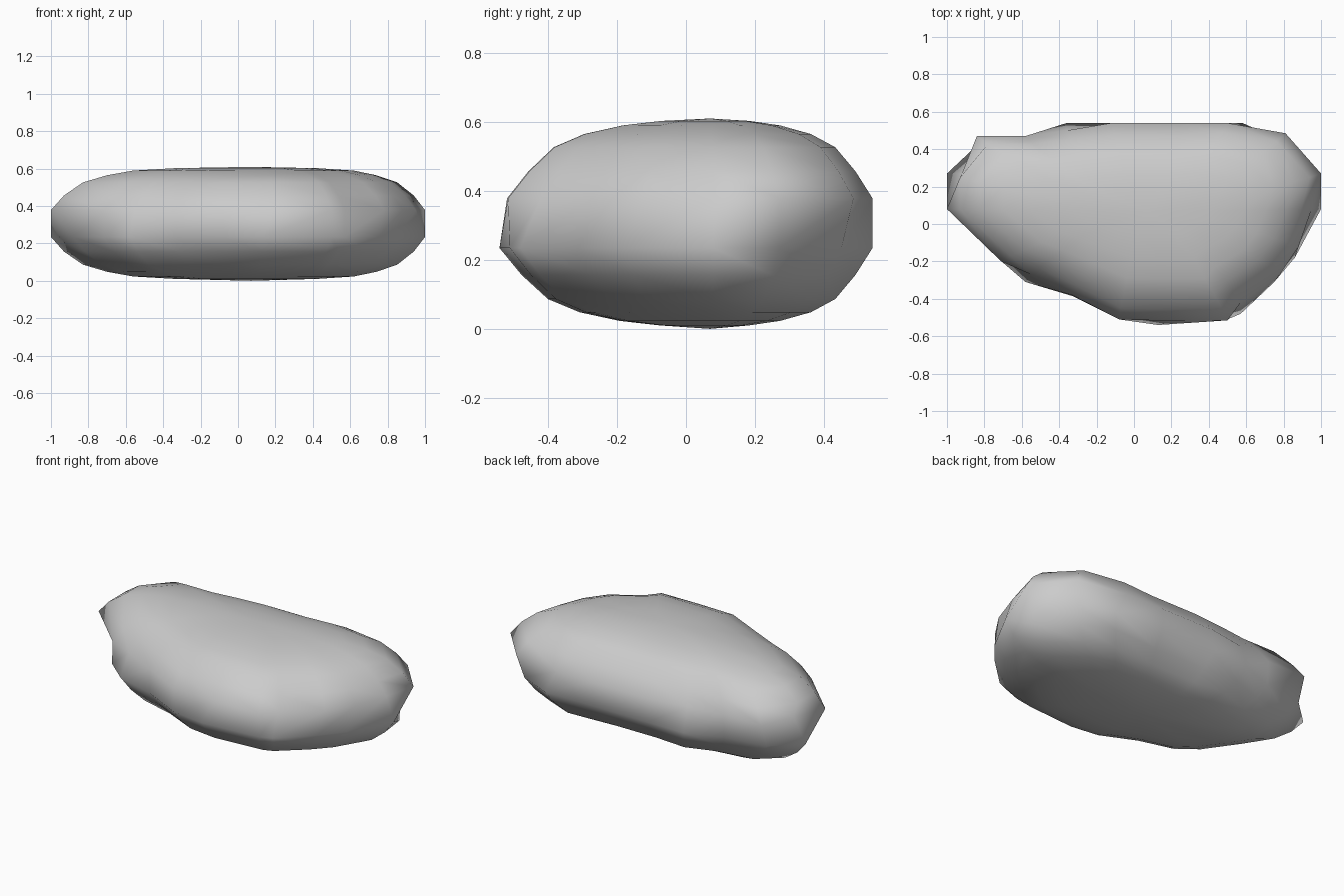
import bpy, bmesh

if "Cube" in bpy.data.objects:
    bpy.data.objects.remove(bpy.data.objects["Cube"])

# Widest outlines of the stone, just above and just below its middle
upper = [(-0.84, 0.47), (-0.58, 0.47), (-0.36, 0.50), (-0.12, 0.54), (0.25, 0.54),
         (0.5, 0.54), (0.81, 0.485), (1, 0.27), (0.95, 0.08), (0.88, -0.12),
         (0.78, -0.27), (0.57, -0.42), (0.5, -0.515), (0.2, -0.518), (-0.08, -0.51),
         (-0.33, -0.38), (-0.55, -0.27), (-0.71, -0.2), (-1, 0.08), (-0.92, 0.27)]
lower = [(-0.84, 0.42), (-0.58, 0.46), (-0.36, 0.54), (-0.12, 0.54), (0.25, 0.54),
         (0.58, 0.54), (0.78, 0.45), (0.91, 0.27), (1, 0.08), (0.86, -0.18),
         (0.75, -0.31), (0.57, -0.48), (0.5, -0.51), (0.13, -0.54), (-0.08, -0.51),
         (-0.33, -0.385), (-0.58, -0.31), (-0.72, -0.19), (-0.88, 0.06), (-1, 0.27)]

CX, CY, MID = 0.07, 0.07, 0.306
# Height from the middle, shrink in x, shrink in y
levels = [(0.072, 1, 1), (0.15, 0.935, 0.895), (0.22, 0.84, 0.77),
          (0.258, 0.72, 0.62), (0.283, 0.59, 0.43), (0.296, 0.38, 0.24)]

bm = bmesh.new()


def ring(outline, dz, sx, sy, full):
    """One level; the point number 'full' is pushed out at one end."""
    verts = []
    for i, (x, y) in enumerate(outline):
        kx = 1.08 if i == full and sx < 1 else 1.0
        ky = 0.96 if i in (3, 4) and sx < 1 else 1.0    # flatter middle of the back
        verts.append(bm.verts.new((CX + (x - CX) * sx * kx,
                                   CY + (y - CY) * sy * ky, MID + dz)))
    return verts


# Rings from bottom to top, joined by quads and closed by a fan at each end
rings = [ring(lower, -h, sx, sy, 7) for h, sx, sy in reversed(levels)]
rings += [ring(upper, h, sx, sy, 19) for h, sx, sy in levels]
n = len(upper)
for k, (a, b) in enumerate(zip(rings, rings[1:])):
    for i in range(n):
        j = (i + 1) % n
        if k == len(levels) - 1:       # waist: triangles keep the slanted edges
            bm.faces.new((a[i], a[j], b[i]))
            bm.faces.new((a[j], b[j], b[i]))
        else:
            bm.faces.new((a[i], a[j], b[j], b[i]))
for r, z in ((rings[0], 0.0), (rings[-1], 2 * MID - 0.003)):
    tip = bm.verts.new((CX, CY, z))
    for i in range(n):
        bm.faces.new((r[i], r[(i + 1) % n], tip))
bmesh.ops.recalc_face_normals(bm, faces=bm.faces)
for f in bm.faces:
    f.smooth = True

mesh = bpy.data.meshes.new("stone")
bm.to_mesh(mesh)
bm.free()
stone = bpy.data.objects.new("stone", mesh)
bpy.context.collection.objects.link(stone)
